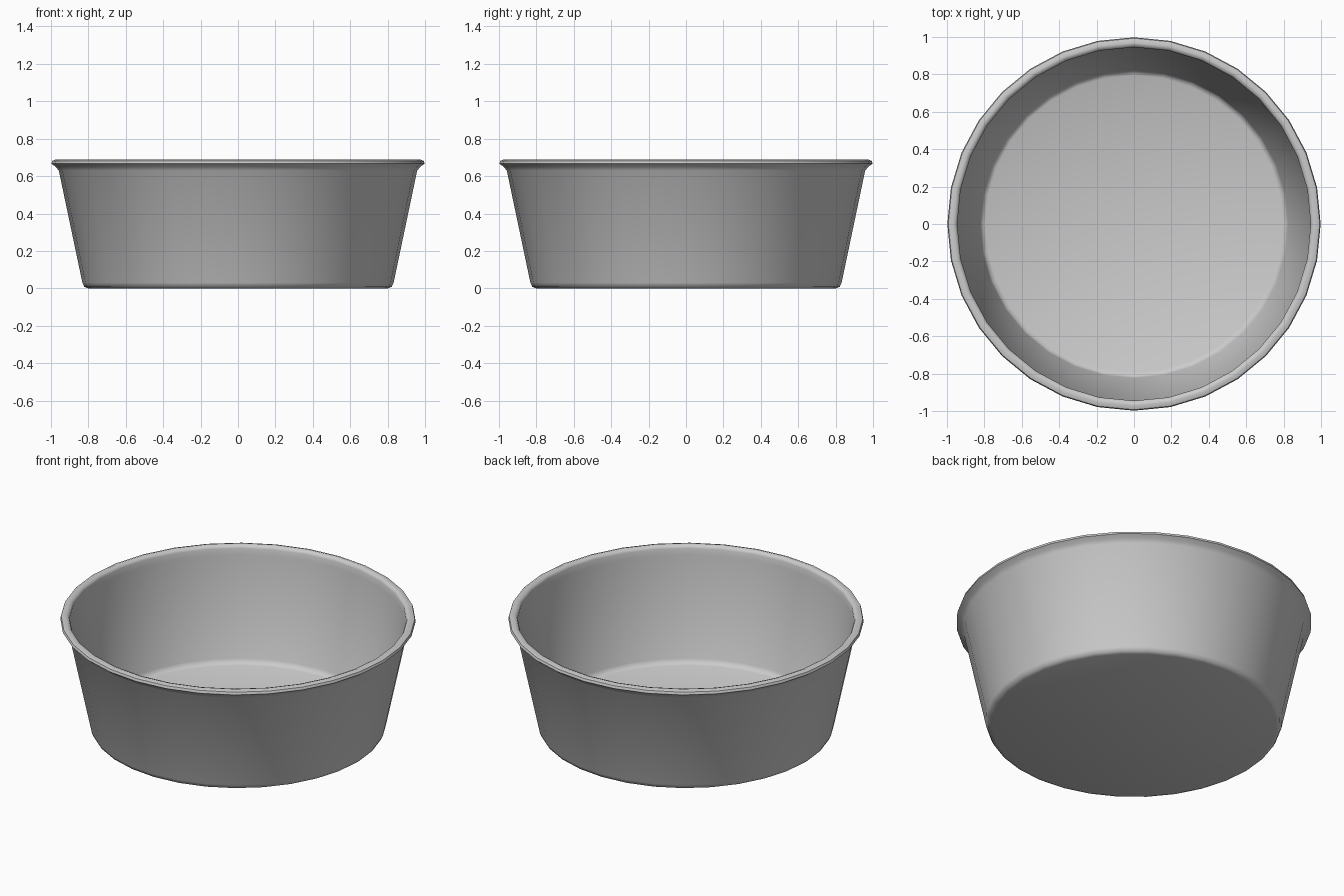
import bpy
import bmesh
from math import radians, tau
from mathutils import Matrix

cube = bpy.data.objects.get("Cube")
if cube:
    bpy.data.objects.remove(cube, do_unlink=True)

SIDES = 32

# Plain grey material
grey = bpy.data.materials.new("plain_grey")
grey.use_nodes = True
colour = (0.6, 0.6, 0.6, 1)
grey.diffuse_color = colour
grey.node_tree.nodes["Principled BSDF"].inputs["Base Color"].default_value = colour

# Radius and height, from under the base, up over the rolled rim, to the inner floor
profile = [
    (0, 0), (0.80, 0), (0.822, 0.008), (0.832, 0.03),   # rounded foot
    (0.958, 0.63),                                      # outer wall
    (0.975, 0.65), (0.998, 0.667), (0.993, 0.682),      # flared lip
    (0.97, 0.69), (0.952, 0.684), (0.945, 0.67),        # rolled top
    (0.946, 0.63),                                      # inner wall
    (0.824, 0.045), (0.815, 0.025), (0.795, 0.016), (0, 0.016),
]


def lathe(name, points, material):
    """Spin a profile around z and return the object."""
    bm = bmesh.new()
    verts = [bm.verts.new((r, 0, z)) for r, z in points]
    edges = [bm.edges.new(pair) for pair in zip(verts, verts[1:])]
    bmesh.ops.spin(bm, geom=verts + edges, cent=(0, 0, 0), axis=(0, 0, 1),
                   angle=tau, steps=SIDES, use_merge=True)
    bmesh.ops.remove_doubles(bm, verts=bm.verts, dist=0.0005)
    bmesh.ops.recalc_face_normals(bm, faces=bm.faces)
    mesh = bpy.data.meshes.new(name)
    bm.to_mesh(mesh)
    bm.free()
    mesh.materials.append(material)
    obj = bpy.data.objects.new(name, mesh)
    bpy.context.collection.objects.link(obj)
    return obj


# Round tapered pan
pan = lathe("round_pan", profile, grey)
bpy.ops.object.select_all(action="DESELECT")
pan.select_set(True)
bpy.context.view_layer.objects.active = pan
bpy.ops.object.shade_smooth_by_angle(angle=radians(50))
